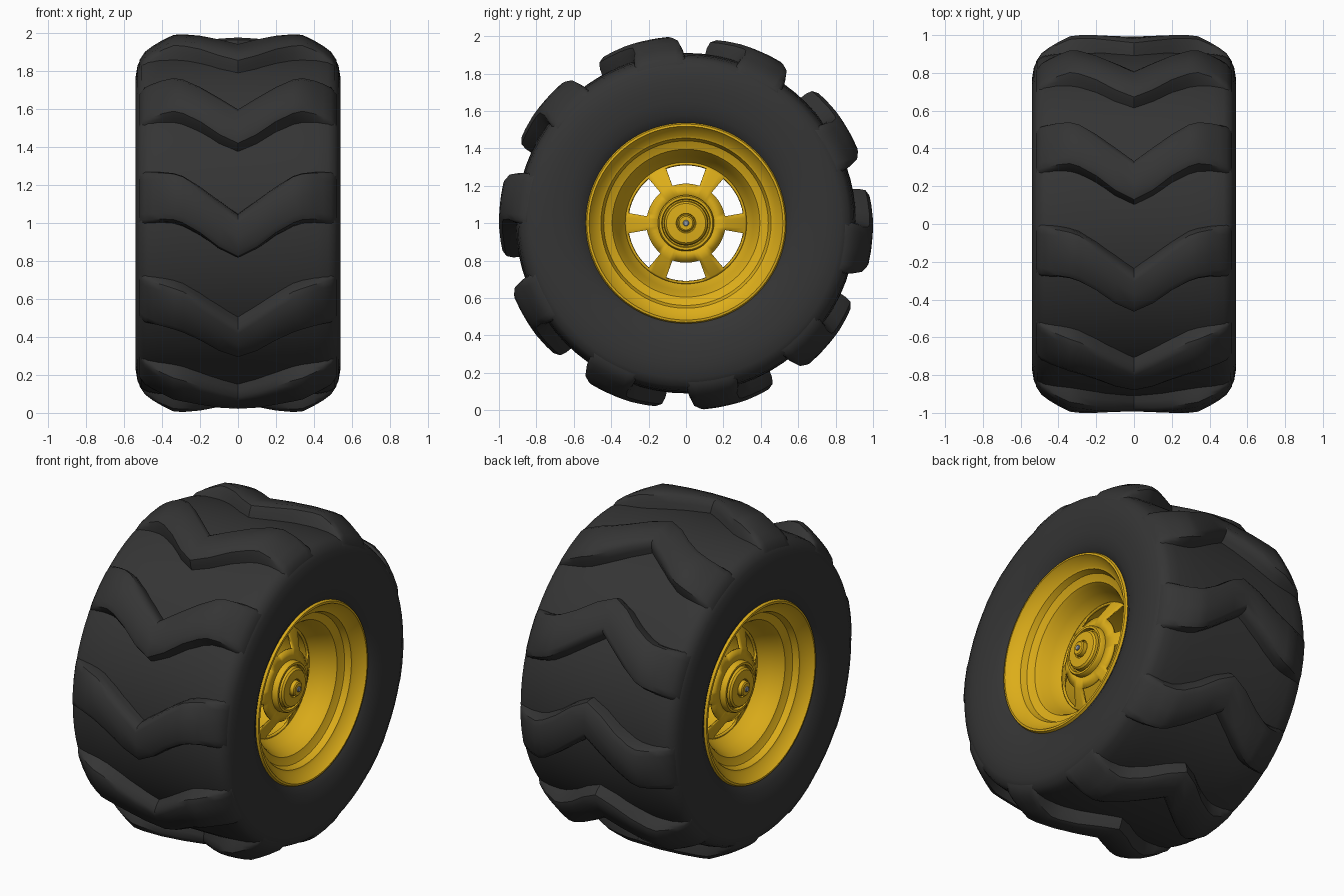
import bpy, bmesh
from math import sin, cos, radians

if "Cube" in bpy.data.objects:
    bpy.data.objects.remove(bpy.data.objects["Cube"])

SEGS = 72


def material(name, rgb):
    m = bpy.data.materials.new(name)
    m.diffuse_color = (*rgb, 1)
    m.use_nodes = True
    m.node_tree.nodes["Principled BSDF"].inputs["Base Color"].default_value = m.diffuse_color
    return m


RUBBER = material("rubber", (0.035, 0.035, 0.035))
YELLOW = material("yellow_paint", (0.72, 0.42, 0.01))
STEEL = material("steel", (0.3, 0.35, 0.42))


def polar(x, r, deg):
    # axle runs along x; 0 degrees faces the front, 90 is up
    return (x, -r * cos(radians(deg)), 1 + r * sin(radians(deg)))


def finish(bm, name, mat, angle=35, mirror=False, thickness=0):
    bmesh.ops.remove_doubles(bm, verts=bm.verts, dist=1e-5)
    bmesh.ops.recalc_face_normals(bm, faces=bm.faces)
    mesh = bpy.data.meshes.new(name)
    bm.to_mesh(mesh)
    bm.free()
    ob = bpy.data.objects.new(name, mesh)
    bpy.context.collection.objects.link(ob)
    mesh.materials.append(mat)
    bpy.ops.object.select_all(action='DESELECT')
    ob.select_set(True)
    bpy.context.view_layer.objects.active = ob
    bpy.ops.object.shade_smooth_by_angle(angle=radians(angle))
    if thickness:
        s = ob.modifiers.new("Thickness", 'SOLIDIFY')
        s.thickness = thickness
        s.offset = 0
    if mirror:
        ob.modifiers.new("Mirror", 'MIRROR')
    return ob


def lathe(name, profile, mat, skip=None, **kw):
    # spin a profile of (x, radius) points around the axle
    bm = bmesh.new()
    rings = [[bm.verts.new(polar(x, r, 360 * i / SEGS)) for i in range(SEGS)]
             for x, r in profile]
    for k in range(len(rings) - 1):
        for i in range(SEGS):
            if skip and skip(k, 360 * (i + 0.5) / SEGS):
                continue
            j = (i + 1) % SEGS
            bm.faces.new((rings[k][i], rings[k][j], rings[k + 1][j], rings[k + 1][i]))
    return finish(bm, name, mat, **kw)


# Tyre carcass
half = [(0.47, 0.51), (0.495, 0.535), (0.52, 0.58), (0.535, 0.65), (0.54, 0.72),
        (0.54, 0.77), (0.53, 0.83), (0.51, 0.872), (0.475, 0.89), (0.42, 0.9),
        (0.3, 0.907), (0.15, 0.91)]
lathe("tyre", half + [(0, 0.91)] + [(-x, r) for x, r in reversed(half)], RUBBER, angle=50)

# Chevron lugs: x, top radius, trailing angle, leading angle
stations = [(0, 0.992, 3, -11.5), (0.1, 0.996, 7.5, -8.5), (0.2, 1.0, 12, -4),
            (0.29, 1.0, 15.5, -1), (0.34, 0.995, 16.5, 0), (0.4, 0.965, 17.2, 0.2),
            (0.45, 0.935, 17.5, 0), (0.49, 0.905, 17.5, 0), (0.52, 0.86, 17.5, 0)]
stations = [(-x, r, a, b) for x, r, a, b in reversed(stations[1:])] + stations
bm = bmesh.new()
for n in range(10):
    rows = []
    for x, r, a, b in stations:
        a, b = a + 36 * n, b + 36 * n
        base = min(0.88, r - 0.02)
        h = r - base
        section = [(base, a + 0.3), (base + 0.55 * h, a - 0.3), (base + 0.85 * h, a - 1.1),
                   (r, a - 3), (r, (a + b) / 2), (r, b + 3),
                   (base + 0.85 * h, b + 1.1), (base + 0.55 * h, b + 0.3), (base, b - 0.3)]
        rows.append([bm.verts.new(polar(x, q, t)) for q, t in section])
    for p, q in zip(rows, rows[1:]):
        for i in range(len(p) - 1):
            bm.faces.new((p[i], p[i + 1], q[i + 1], q[i]))
        bm.faces.new((p[-1], p[0], q[0], q[-1]))
    bm.faces.new(rows[0])
    bm.faces.new(rows[-1])
finish(bm, "tread_lugs", RUBBER, angle=40)

# Stepped rim on both sides, joined by the inner barrel
lathe("rim", [(0.46, 0.525), (0.495, 0.537), (0.51, 0.53), (0.512, 0.518), (0.50, 0.51),
              (0.455, 0.468), (0.45, 0.455), (0.415, 0.44), (0.40, 0.41), (0.395, 0.395),
              (0.37, 0.38), (0.32, 0.36), (0.27, 0.335), (0.25, 0.32), (0, 0.32)],
      YELLOW, mirror=True)


# Wheel disc with six slots
def slot(k, deg):
    return k == 1 and abs(deg % 60 - 30) < 18


lathe("wheel_disc", [(0.25, 0.322), (0.255, 0.312), (0.315, 0.21), (0.33, 0.14)],
      YELLOW, skip=slot, mirror=True, thickness=0.015)

# Hub cap with a ring groove and a raised centre
lathe("hub_cap", [(0.31, 0.15), (0.36, 0.15), (0.37, 0.143), (0.37, 0.13), (0.35, 0.126),
                  (0.35, 0.119), (0.375, 0.115), (0.385, 0.105), (0.388, 0.053),
                  (0.38, 0.05), (0.38, 0.045), (0.405, 0.043), (0.41, 0.036), (0.41, 0)],
      YELLOW, mirror=True)

# Axle bolt
lathe("axle_bolt", [(0.39, 0.016), (0.415, 0.016), (0.418, 0.012), (0.418, 0)],
      STEEL, mirror=True)
